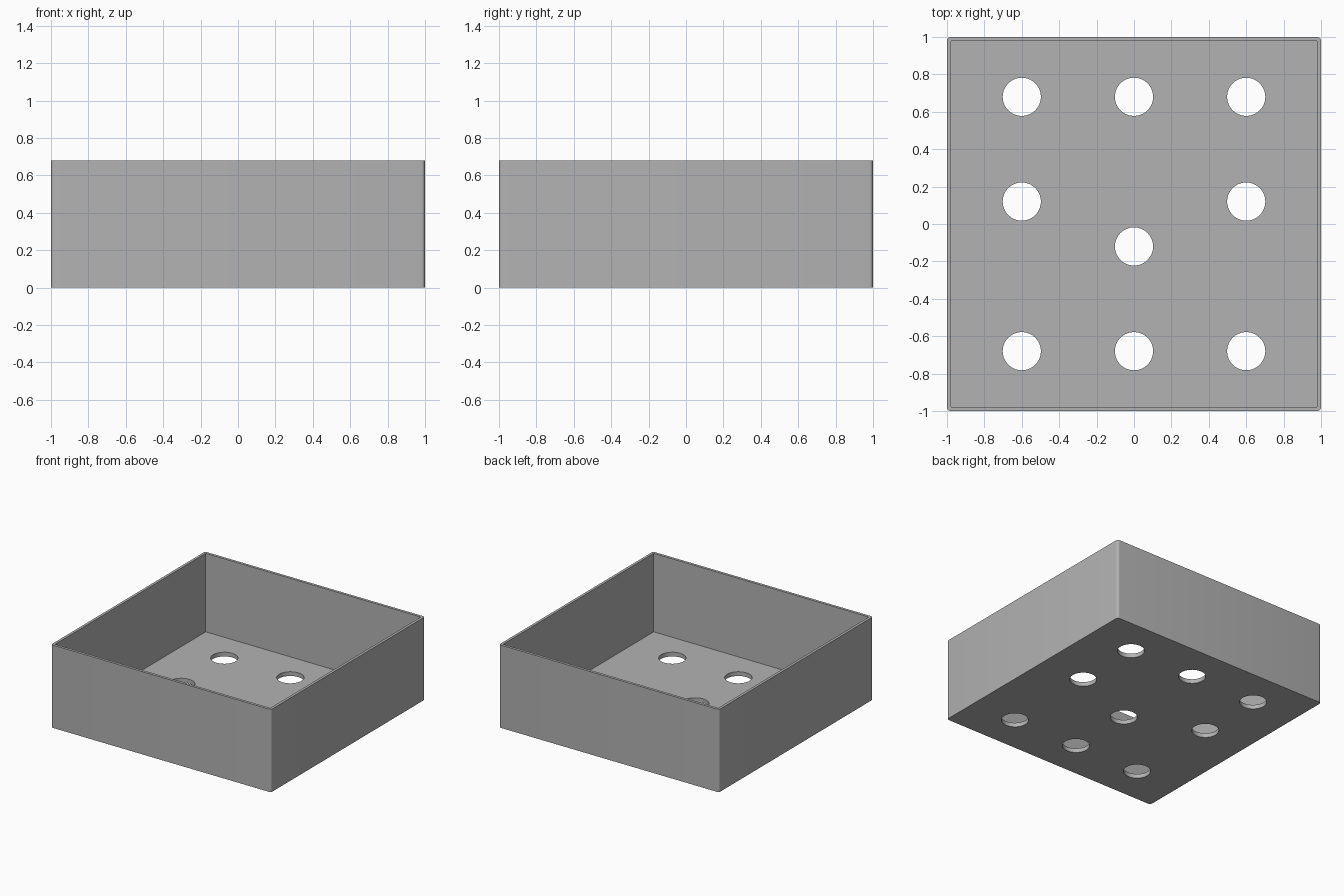
import bpy, bmesh

if "Cube" in bpy.data.objects:
    bpy.data.objects.remove(bpy.data.objects["Cube"])

HEIGHT, WALL, FLOOR, CORNER, HOLE = 0.68, 0.022, 0.035, 0.02, 0.102

grey = bpy.data.materials.new("plain grey")
grey.diffuse_color = (0.45, 0.45, 0.45, 1)
grey.use_nodes = True
grey.node_tree.nodes["Principled BSDF"].inputs["Base Color"].default_value = grey.diffuse_color


def make_box(name, half, z0, z1):
    bm = bmesh.new()
    bmesh.ops.create_cube(bm, size=1)
    for v in bm.verts:
        v.co = (v.co.x * 2 * half, v.co.y * 2 * half, z0 if v.co.z < 0 else z1)
    return bm, name


def finish(bm, name):
    mesh = bpy.data.meshes.new(name)
    bm.to_mesh(mesh)
    bm.free()
    mesh.materials.append(grey)
    obj = bpy.data.objects.new(name, mesh)
    bpy.context.collection.objects.link(obj)
    return obj


# Outer block with rounded upright corners
bm, name = make_box("open_tray", 1, 0, HEIGHT)
upright = [e for e in bm.edges if abs(e.verts[0].co.z - e.verts[1].co.z) > 0.1]
bmesh.ops.bevel(bm, geom=upright, offset=CORNER, segments=6, profile=0.5, affect='EDGES')
tray = finish(bm, name)

# Square inner cavity
cutters = [finish(*make_box("cavity_cutter", 1 - WALL, FLOOR, HEIGHT + 0.2))]

# Round floor holes: three front and back, two at the sides, one off centre
holes = [(x, y) for x in (-0.6, 0, 0.6) for y in (-0.68, 0.68)]
holes += [(-0.6, 0.12), (0.6, 0.12), (0, -0.12)]
bm = bmesh.new()
for x, y in holes:
    made = bmesh.ops.create_cone(bm, cap_ends=True, segments=64, radius1=HOLE,
                                 radius2=HOLE, depth=0.3)
    bmesh.ops.translate(bm, verts=made["verts"], vec=(x, y, 0))
cutters.append(finish(bm, "hole_cutter"))

# Cut the tray, then drop the cutters
for cutter in cutters:
    cutter.hide_render = True
    mod = tray.modifiers.new(cutter.name, 'BOOLEAN')
    mod.operation, mod.solver, mod.object = 'DIFFERENCE', 'EXACT', cutter
bpy.context.view_layer.objects.active = tray
tray.select_set(True)
for cutter in cutters:
    cutter.select_set(False)
    bpy.ops.object.modifier_apply(modifier=cutter.name)
    bpy.data.objects.remove(cutter)
bpy.ops.object.shade_smooth_by_angle(angle=0.52)
